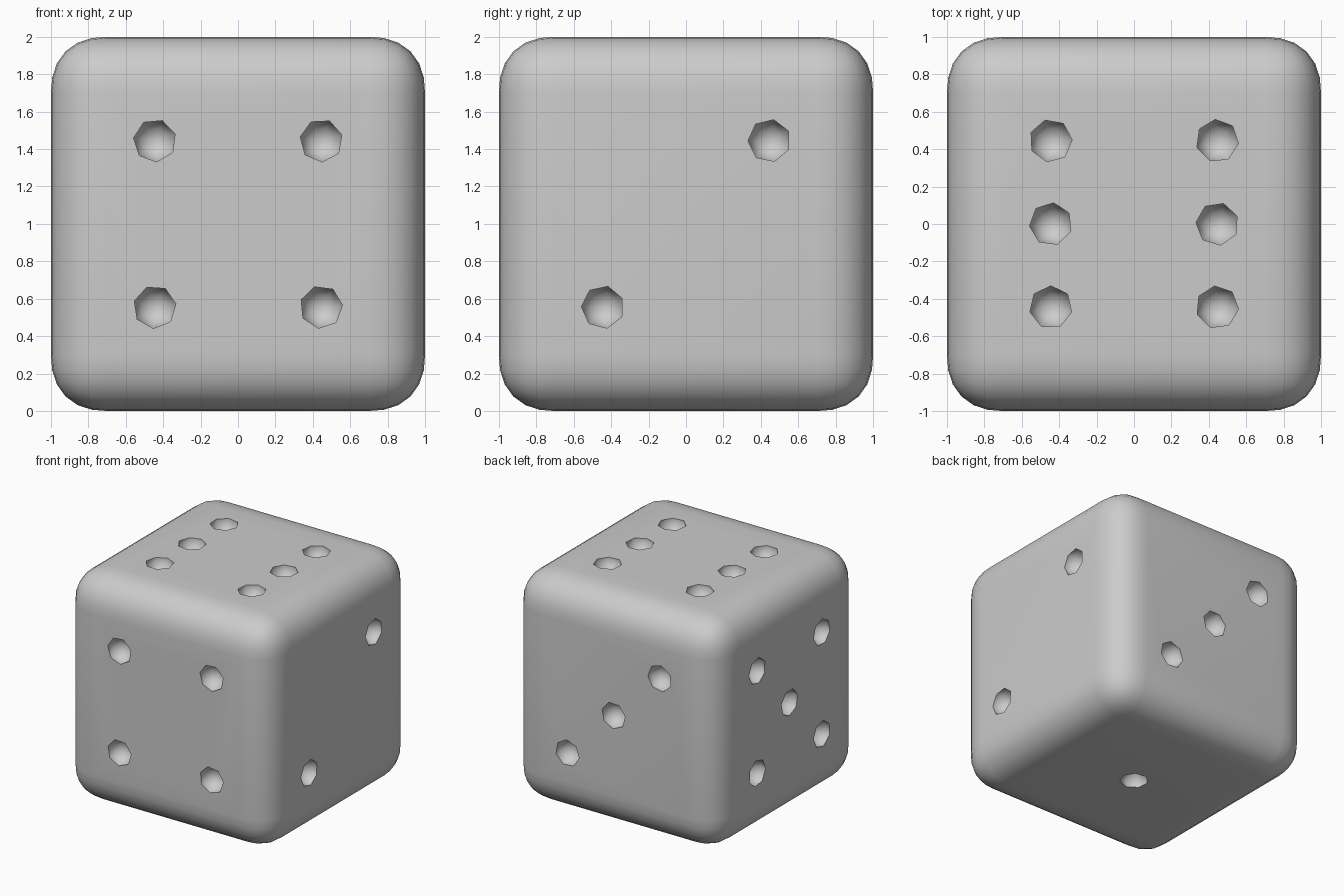
import bpy, bmesh, random
from math import radians, tau
from mathutils import Vector, Matrix

if "Cube" in bpy.data.objects:
    bpy.data.objects.remove(bpy.data.objects["Cube"])

random.seed(4)
P = 0.445          # pip offset from face centre
R = 0.12           # pip radius
CENTRE = Vector((0, 0, 1))

# Rounded cube body
bpy.ops.mesh.primitive_cube_add(size=2, location=CENTRE)
body = bpy.context.object
body.name = "dice_body"
bev = body.modifiers.new("rounded_edges", 'BEVEL')
bev.width = 0.30
bev.segments = 6
bev.profile = 0.55
bev.limit_method = 'NONE'

# Pips: face normal, in-plane axes, then pip positions
X, Y, Z = Vector((1, 0, 0)), Vector((0, 1, 0)), Vector((0, 0, 1))
corners = [(-P, -P), (-P, P), (P, -P), (P, P)]
faces = [
    (-Z, X, Y, [(0, 0)]),
    (X, Y, Z, [(-P, -P), (P, P)]),
    (Y, X, Z, [(P, -P), (0, 0), (-P, P)]),
    (-Y, X, Z, corners),
    (-X, Y, Z, corners + [(0, 0)]),
    (Z, X, Y, corners + [(-P, 0), (P, 0)]),
]

# One cutter mesh holding all the low-poly balls
bm = bmesh.new()
for n, u, v, pips in faces:
    turn = n.to_track_quat('Z', 'Y').to_matrix().to_4x4()
    for a, b in pips:
        spin = Matrix.Rotation(random.uniform(0, tau), 4, 'Z')
        place = Matrix.Translation(CENTRE + n + u * a + v * b)
        bmesh.ops.create_uvsphere(bm, u_segments=7, v_segments=5, radius=R,
                                  matrix=place @ turn @ spin)
mesh = bpy.data.meshes.new("pip_cutters")
bm.to_mesh(mesh)
bm.free()
cutter = bpy.data.objects.new("pip_cutters", mesh)
bpy.context.collection.objects.link(cutter)
cutter.hide_render = True

# Carve the pips
cut = body.modifiers.new("pips", 'BOOLEAN')
cut.operation = 'DIFFERENCE'
cut.solver = 'EXACT'
cut.object = cutter
bpy.ops.object.select_all(action='DESELECT')
body.select_set(True)
bpy.context.view_layer.objects.active = body
bpy.ops.object.modifier_apply(modifier=bev.name)
bpy.ops.object.modifier_apply(modifier=cut.name)
bpy.data.objects.remove(cutter)

# Smooth body and bowls, crisp pip rims
bpy.ops.object.shade_smooth_by_angle(angle=radians(62))
